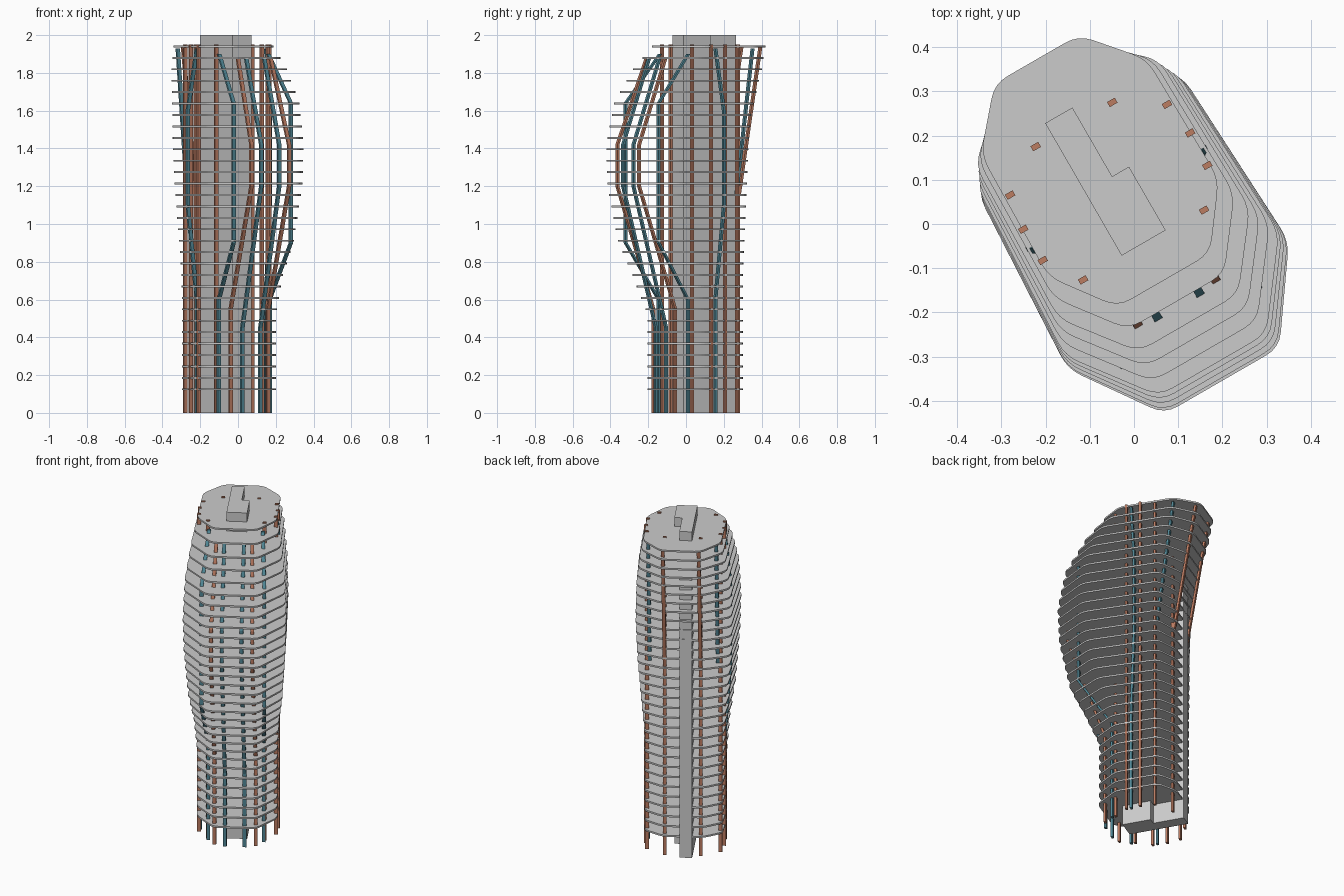
import bpy, bmesh
from math import radians
from mathutils import Matrix, Vector

if "Cube" in bpy.data.objects:
    bpy.data.objects.remove(bpy.data.objects["Cube"])

ROT = Matrix.Rotation(radians(30), 4, 'Z')   # plan is turned 30 degrees
SHIFT = -0.005


def material(name, col):
    m = bpy.data.materials.new(name)
    m.diffuse_color = (*col, 1)
    m.use_nodes = True
    m.node_tree.nodes["Principled BSDF"].inputs["Base Color"].default_value = m.diffuse_color
    return m


ORANGE = material("terracotta", (0.50, 0.20, 0.12))
BLUE = material("steel_blue", (0.08, 0.24, 0.30))


def finish(name, bm, mat=None):
    bmesh.ops.recalc_face_normals(bm, faces=bm.faces)
    me = bpy.data.meshes.new(name)
    bm.to_mesh(me)
    bm.free()
    ob = bpy.data.objects.new(name, me)
    ob.matrix_world = ROT
    bpy.context.collection.objects.link(ob)
    if mat:
        me.materials.append(mat)
    return ob


def loft(bm, rings):
    vs = [[bm.verts.new(p) for p in r] for r in rings]
    n = len(vs[0])
    for a, b in zip(vs, vs[1:]):
        for i in range(n):
            j = (i + 1) % n
            bm.faces.new((a[i], a[j], b[j], b[i]))
    bm.faces.new(vs[0][::-1])
    bm.faces.new(vs[-1])


def rounded(pts, r, n=5):
    out = []
    for i, p in enumerate(pts):
        a = p + (pts[i - 1] - p).normalized() * r
        b = p + (pts[(i + 1) % len(pts)] - p).normalized() * r
        for k in range(n):
            t = k / (n - 1)
            out.append(a * (1 - t) ** 2 + p * 2 * t * (1 - t) + b * t * t)
    return out


# core: L-shaped shaft through the whole height
bm = bmesh.new()
L = [(-.06, -.048), (.055, -.048), (.055, .118), (.011, .118), (.011, .298), (-.06, .298)]
loft(bm, [[(x, y, z) for x, y in L] for z in (0, 2)])
finish("core", bm)

# floor outline by height: z, then half-width/depth of front, side-front, side-back, back corners
KEYS = [
    (0.10, .12, -.173, .225, -.03, .220, .220, .11, .290),
    (0.52, .12, -.173, .225, -.03, .220, .220, .11, .290),
    (0.73, .13, -.260, .240, -.07, .222, .220, .11, .290),
    (0.90, .14, -.340, .265, -.14, .235, .225, .11, .290),
    (1.20, .15, -.400, .285, -.20, .260, .230, .11, .290),
    (1.42, .15, -.408, .290, -.21, .268, .235, .11, .305),
    (1.64, .14, -.365, .280, -.18, .260, .255, .11, .355),
    (1.82, .13, -.255, .250, -.10, .240, .295, .11, .410),
    (1.95, .12, -.135, .220, .00, .215, .310, .11, .435),
]


def outline(z):
    for k0, k1 in zip(KEYS, KEYS[1:]):
        if z <= k1[0]:
            t = (z - k0[0]) / (k1[0] - k0[0])
            v = [a + (b - a) * t for a, b in zip(k0, k1)][1:]
            half = [Vector((v[i], v[i + 1], 0)) for i in range(0, 8, 2)]
            pts = half + [Vector((-p.x, p.y, 0)) for p in reversed(half)]
            return [p + Vector((SHIFT, 0, 0)) for p in rounded(pts, .035)]


# thirty-one floor slabs
for i in range(31):
    z = 0.125 + i * 0.0605
    pts = outline(z)
    bm = bmesh.new()
    loft(bm, [[(p.x, p.y, z + h) for p in pts] for h in (-.005, .005)])
    finish(f"floor_slab_{i + 1}", bm)

# columns: bent rectangular posts given as (u, v, z) paths, mirrored left and right
COLUMNS = [
    ("side_back_column", ORANGE, [(.205, .197, 0), (.205, .197, 1.95)]),
    ("back_column", ORANGE, [(.10, .263, 0), (.10, .263, 1.95)]),
    ("side_middle_column", ORANGE, [(.218, .115, 0), (.218, .115, 1.95)]),
    ("side_front_column", ORANGE, [(.215, .032, 0), (.215, .032, 1.95)]),
    ("front_side_column", ORANGE, [(.158, -.052, 0), (.158, -.052, 1.95)]),
    ("corner_column", ORANGE, [(.115, -.13, 0), (.115, -.13, .55), (.115, -.35, 1.2),
                               (.115, -.35, 1.42), (.10, -.18, 1.88)]),
    ("front_column", BLUE, [(.055, -.15, 0), (.055, -.15, .45), (.055, -.35, 1.2),
                            (.055, -.35, 1.42), (.055, -.19, 1.88)]),
    ("bulge_column", BLUE, [(.155, -.075, 0), (.155, -.075, .6), (.175, -.265, .9),
                            (.175, -.265, 1.64), (.15, -.07, 1.9)]),
    ("side_bulge_column", BLUE, [(.212, .06, 0), (.212, .06, .6), (.25, .09, 1.1),
                                 (.25, .09, 1.6), (.212, .06, 1.93)]),
    ("back_lean_column", ORANGE, [(.10, .268, 1.15), (.10, .40, 1.94)]),
    ("side_lean_column", BLUE, [(.19, .20, 1.15), (.19, .30, 1.93)]),
]
W, D = .010, .0065
for name, mat, path in COLUMNS:
    for side, s in (("right", 1), ("left", -1)):
        bm = bmesh.new()
        loft(bm, [[(s * u + SHIFT + a * W, v + b * D, z)
                   for a, b in ((-1, -1), (1, -1), (1, 1), (-1, 1))] for u, v, z in path])
        finish(f"{name}_{side}", bm, mat)
